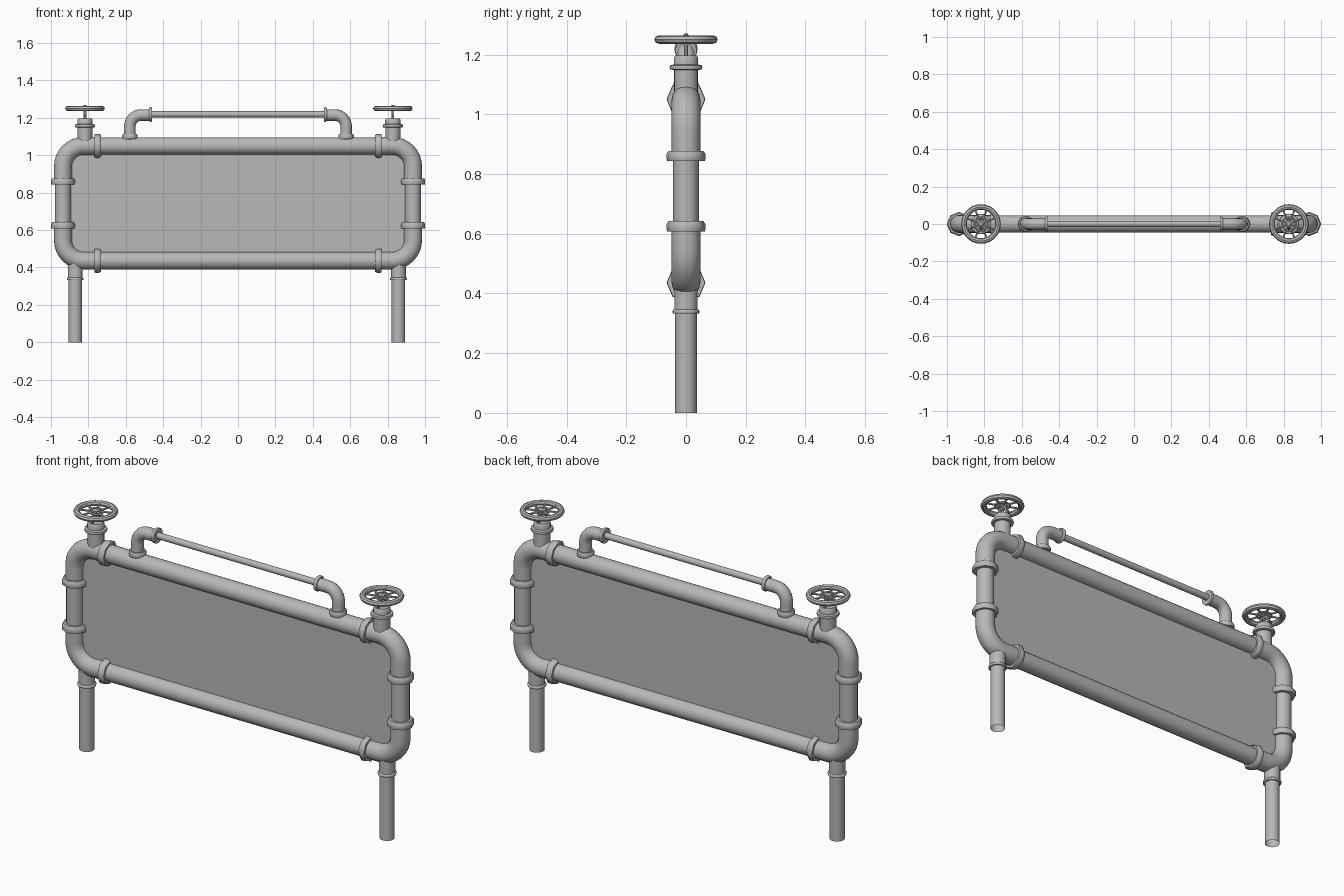
import bpy, bmesh
from math import pi, cos, sin
from mathutils import Vector

cube = bpy.data.objects.get("Cube")
if cube:
    bpy.data.objects.remove(cube)

steel = bpy.data.materials.new("grey_steel")
steel.use_nodes = True
GREY = (0.48, 0.48, 0.48, 1)
steel.diffuse_color = GREY
steel.node_tree.nodes["Principled BSDF"].inputs["Base Color"].default_value = GREY


def finish(name, bm, angle=40):
    """Turn a bmesh into a smooth shaded object."""
    bmesh.ops.recalc_face_normals(bm, faces=bm.faces)
    mesh = bpy.data.meshes.new(name)
    bm.to_mesh(mesh)
    bm.free()
    mesh.materials.append(steel)
    ob = bpy.data.objects.new(name, mesh)
    bpy.context.collection.objects.link(ob)
    bpy.ops.object.select_all(action='DESELECT')
    ob.select_set(True)
    bpy.context.view_layer.objects.active = ob
    bpy.ops.object.shade_smooth_by_angle(angle=angle * pi / 180)
    return ob


def loft(bm, rings, closed=False, caps=True):
    """Bridge consecutive rings of points."""
    vs = [[bm.verts.new(p) for p in r] for r in rings]
    n = len(vs[0])
    pairs = list(zip(vs, vs[1:])) + ([(vs[-1], vs[0])] if closed else [])
    for a, b in pairs:
        for i in range(n):
            j = (i + 1) % n
            bm.faces.new((a[i], a[j], b[j], b[i]))
    if caps and not closed:
        bm.faces.new(vs[0][::-1])
        bm.faces.new(vs[-1])


def lathe(bm, start, axis, profile, sides=16, caps=True):
    """Revolve (radius, distance) pairs about an axis."""
    axis = Vector(axis).normalized()
    u = axis.cross((0, 1, 0))
    if u.length < 0.1:
        u = Vector((1, 0, 0))
    u.normalize()
    v = axis.cross(u)
    rings = []
    for r, d in profile:
        rings.append([Vector(start) + axis * d + r * (u * cos(t) + v * sin(t))
                      for t in (2 * pi * i / sides for i in range(sides))])
    loft(bm, rings, caps=caps)


def pipe(name, a, b, r, sides=20, caps=True):
    bm = bmesh.new()
    d = Vector(b) - Vector(a)
    lathe(bm, a, d, [(r, 0), (r, d.length)], sides, caps)
    return finish(name, bm)


def elbow(name, a, corner, b, bend, r, sides=16):
    """Pipe from a to b with a rounded right-angle turn at the corner."""
    a, c, b = Vector(a), Vector(corner), Vector(b)
    da, db = (a - c).normalized(), (b - c).normalized()
    centre = c + (da + db) * bend
    path = [(a, -da)]
    for i in range(9):
        t = i / 8 * pi / 2
        path.append((centre - db * bend * cos(t) - da * bend * sin(t),
                     -da * cos(t) + db * sin(t)))
    path.append((b, db))
    y = Vector((0, 1, 0))
    rings = [[p + r * (y * cos(t) + tan.cross(y) * sin(t))
              for t in (2 * pi * i / sides for i in range(sides))] for p, tan in path]
    bm = bmesh.new()
    loft(bm, rings)
    return finish(name, bm)


def collar(name, centre, axis, r, width, sides=8):
    """Coupling ring with softened outer edges."""
    bm = bmesh.new()
    h = width / 2
    lathe(bm, centre, axis, [(r * .8, -h), (r * .97, -h), (r, -h * .5),
                             (r, h * .4), (r * .9, h), (r * .8, h)], sides)
    return finish(name, bm, 50)


def torus(bm, centre, major, ru, rz, sides=28, tube=8):
    rings = []
    for i in range(sides):
        t = 2 * pi * i / sides
        out = Vector((cos(t), sin(t), 0))
        rings.append([Vector(centre) + out * (major + ru * cos(s)) + Vector((0, 0, rz * sin(s)))
                      for s in (2 * pi * k / tube for k in range(tube))])
    loft(bm, rings, closed=True)


TOP, BOTTOM, SIDE = 1.05, 0.436, 0.936
COLLAR_X, BEND = 0.75, 0.11

# Frame rails and infill panel
pipe("top_rail", (-COLLAR_X, 0, TOP), (COLLAR_X, 0, TOP), 0.046)
pipe("bottom_rail", (-COLLAR_X, 0, BOTTOM), (COLLAR_X, 0, BOTTOM), 0.046)
bm = bmesh.new()
bmesh.ops.create_cube(bm, size=1)
for v in bm.verts:
    v.co = Vector((v.co.x * 1.84, v.co.y * 0.006, 0.743 + v.co.z * 0.585))
finish("infill_panel", bm)


def valve(name, x):
    # Neck with flange and sloped cap
    bm = bmesh.new()
    lathe(bm, (x, 0, TOP), (0, 0, 1), [(.04, 0), (.04, .098), (.053, .1), (.055, .106),
                                       (.053, .114), (.041, .117), (.041, .138), (.036, .147)], 20)
    finish(name + "_neck", bm)
    # Flat yoke arch and stem
    bm = bmesh.new()
    arch = [(-.03, 1.19), (-.037, 1.215), (-.022, 1.243), (.022, 1.243), (.037, 1.215), (.03, 1.19)]
    rings = []
    for y, z in arch:
        inner = (y * .75, 1.19 + (z - 1.19) * .8)
        rings.append([Vector((x + s, p[0], p[1])) for s, p in
                      ((-.005, (y, z)), (.005, (y, z)), (.005, inner), (-.005, inner))])
    loft(bm, rings)
    lathe(bm, (x, 0, 1.19), (0, 0, 1), [(.007, 0), (.007, .08)], 8)
    finish(name + "_yoke_and_stem", bm)
    # Handwheel rim, spokes and hub
    bm = bmesh.new()
    torus(bm, (x, 0, 1.25), 0.091, 0.015, 0.014)
    torus(bm, (x, 0, 1.25), 0.036, 0.005, 0.005, 16, 6)
    lathe(bm, (x, 0, 1.24), (0, 0, 1), [(.018, 0), (.018, .018), (.01, .025)], 12)
    for i in range(8):
        t = 2 * pi * (i + .5) / 8
        d = Vector((cos(t), sin(t), 0))
        lathe(bm, Vector((x, 0, 1.25)) + d * .012, d, [(.006, 0), (.005, .072)], 6)
    finish(name + "_handwheel", bm)


for s, side in ((-1, "right"), (1, "left")):
    # Upright and corner elbows
    x = s * SIDE
    pipe(side + "_upright", (x, 0, 0.62), (x, 0, 0.86), 0.043)
    for z, zc, level, d in ((TOP, 0.86, "upper", 1), (BOTTOM, 0.625, "lower", 1)):
        elbow(f"{side}_{level}_elbow", (s * COLLAR_X, 0, z), (x, 0, z), (x, 0, zc), BEND, 0.048)
        collar(f"{side}_{level}_rail_collar", (s * COLLAR_X, 0, z), (-s, 0, 0), 0.065, 0.034)
        collar(f"{side}_{level}_upright_collar", (x, 0, zc), (0, 0, d), 0.065, 0.034)

    # Open-ended leg in its socket
    lx = s * 0.864 - 0.006
    pipe(side + "_leg", (lx, 0, 0), (lx, 0, 0.36), 0.036, caps=False)
    pipe(side + "_leg_socket", (lx, 0, 0.345), (lx, 0, BOTTOM), 0.039)
    collar(side + "_leg_ring", (lx, 0, 0.34), (0, 0, 1), 0.045, 0.014, 20)

    # Valve above each upper corner
    valve(side + "_valve", s * 0.823 + 0.005)

    # Raised pipe ends
    hx = s * 0.578
    elbow(side + "_raised_elbow", (hx, 0, TOP), (hx, 0, 1.215), (s * .465, 0, 1.215), 0.06, 0.031)
    collar(side + "_raised_flange", (s * .467, 0, 1.218), (s, 0, 0), 0.039, 0.016, 16)
    collar(side + "_raised_base", (hx, 0, 1.1), (0, 0, 1), 0.042, 0.026, 16)

pipe("raised_pipe", (-.47, 0, 1.219), (.47, 0, 1.219), 0.0165, 16)
